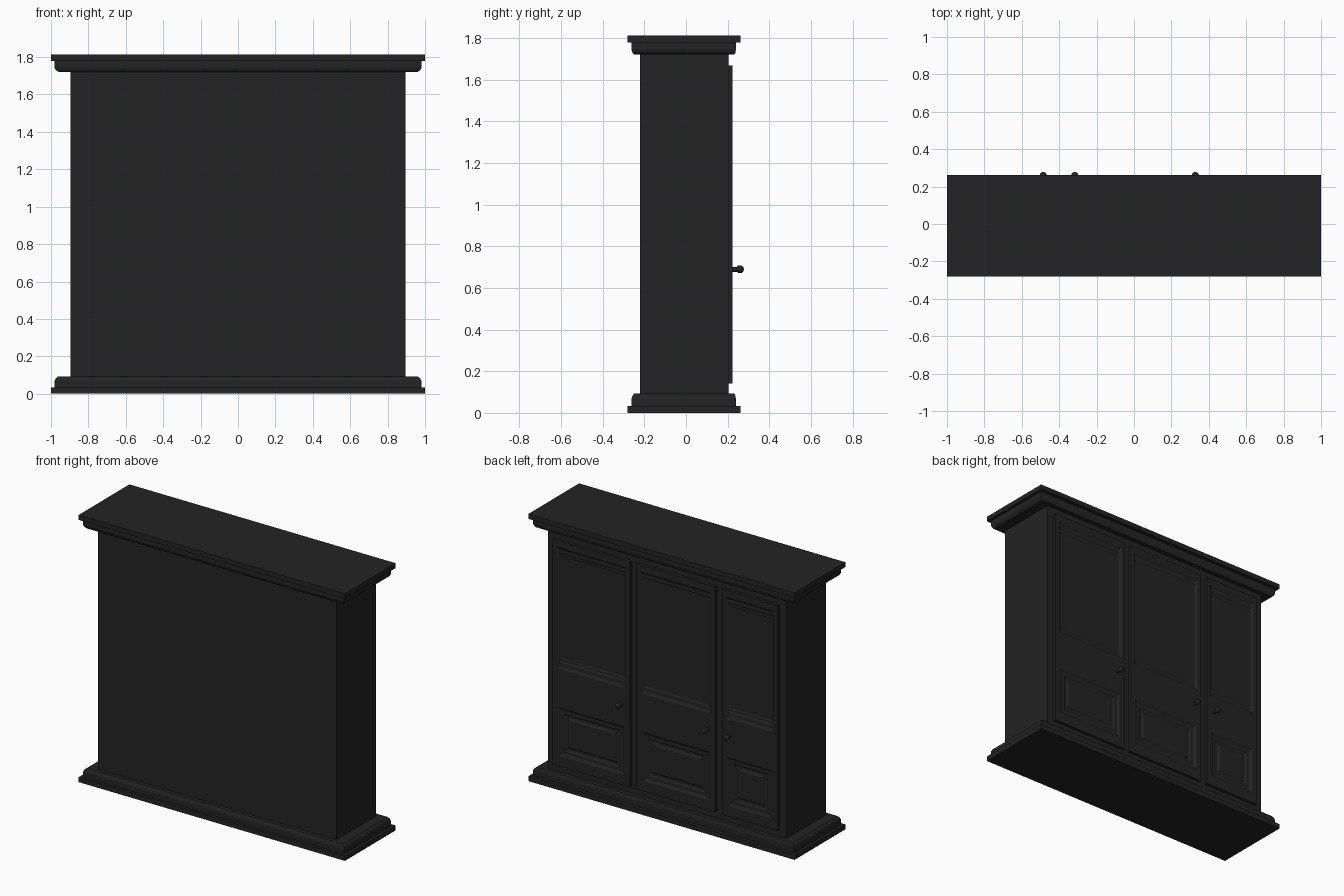
import bpy, bmesh, math
from mathutils import Matrix, Vector

if "Cube" in bpy.data.objects:
    bpy.data.objects.remove(bpy.data.objects["Cube"], do_unlink=True)

# Single dark finish
black = bpy.data.materials.new("charcoal black")
black.use_nodes = True
COLOUR = (0.017, 0.017, 0.017, 1)
black.diffuse_color = COLOUR
black.node_tree.nodes["Principled BSDF"].inputs["Base Color"].default_value = COLOUR


def finish(bm, name):
    bmesh.ops.recalc_face_normals(bm, faces=bm.faces)
    mesh = bpy.data.meshes.new(name)
    bm.to_mesh(mesh)
    bm.free()
    obj = bpy.data.objects.new(name, mesh)
    mesh.materials.append(black)
    bpy.context.collection.objects.link(obj)
    return obj


def add_box(bm, x0, x1, y0, y1, z0, z1):
    m = Matrix.Translation(((x0 + x1) / 2, (y0 + y1) / 2, (z0 + z1) / 2))
    m = m @ Matrix.Diagonal((x1 - x0, y1 - y0, z1 - z0, 1))
    bmesh.ops.create_cube(bm, size=1, matrix=m)


def stacked_moulding(name, rings):
    """Rectangular rings (half width, back y, front y, z) bridged into a solid."""
    bm = bmesh.new()
    loops = []
    for hw, y0, y1, z in rings:
        loops.append([bm.verts.new(p) for p in
                      ((-hw, y0, z), (hw, y0, z), (hw, y1, z), (-hw, y1, z))])
    for a, b in zip(loops, loops[1:]):
        for i in range(4):
            j = (i + 1) % 4
            bm.faces.new((a[i], a[j], b[j], b[i]))
    bm.faces.new(loops[0])
    bm.faces.new(loops[-1])
    return finish(bm, name)


# Carcass
bm = bmesh.new()
add_box(bm, -0.895, 0.895, -0.222, 0.203, 0.05, 1.77)
finish(bm, "cabinet_body")

# Plinth and cornice share one stepped profile, flipped about mid height
HEIGHT = 1.813
profile = [(1.0, -0.281, 0.263, 0.0), (1.0, -0.281, 0.263, 0.033),
           (0.981, -0.262, 0.240, 0.033), (0.981, -0.262, 0.240, 0.068),
           (0.975, -0.257, 0.237, 0.082), (0.962, -0.250, 0.232, 0.092)]
stacked_moulding("plinth", profile)
stacked_moulding("cornice", [(w, a, b, HEIGHT - z) for w, a, b, z in profile])

# Doors with fielded panels
DOOR_BACK, DOOR_FRONT = 0.195, 0.223
DOOR_Z = (0.14, 1.67)
PANELS = ((0.21, 0.54, 0.042), (0.80, 1.625, 0.028))  # z0, z1, side margin
STEPS = ((0.016, -0.010), (0.022, 0.0), (0.010, -0.006), (0.014, 0.0), (0.012, 0.008))


def make_door(name, x0, x1):
    bm = bmesh.new()
    add_box(bm, x0, x1, DOOR_BACK, DOOR_FRONT, *DOOR_Z)
    # Slice the slab along the panel edges
    cuts = []
    for z0, z1, m in PANELS:
        cuts += [((0, 0, z0), (0, 0, 1)), ((0, 0, z1), (0, 0, 1)),
                 ((x0 + m, 0, 0), (1, 0, 0)), ((x1 - m, 0, 0), (1, 0, 0))]
    for co, no in cuts:
        bmesh.ops.bisect_plane(bm, geom=bm.verts[:] + bm.edges[:] + bm.faces[:],
                               plane_co=co, plane_no=no)
    bm.normal_update()
    # Sink a stepped groove around each raised field
    for z0, z1, m in PANELS:
        region = []
        for f in bm.faces:
            c = f.calc_center_median()
            if (f.normal.y > 0.9 and c.y > DOOR_FRONT - 0.001
                    and z0 < c.z < z1 and x0 + m < c.x < x1 - m):
                region.append(f)
        for width, depth in STEPS:
            bmesh.ops.inset_region(bm, faces=region, thickness=width, depth=depth,
                                   use_even_offset=True)
            bm.normal_update()
    finish(bm, name)


def make_knob(name, x, z=0.69):
    bm = bmesh.new()
    turn = Matrix.Rotation(math.radians(90), 4, 'X')
    bmesh.ops.create_cone(bm, segments=16, radius1=0.012, radius2=0.012, depth=0.05,
                          cap_ends=True, matrix=Matrix.Translation((x, 0.235, z)) @ turn)
    bmesh.ops.create_uvsphere(bm, u_segments=20, v_segments=12, radius=0.019,
                              matrix=Matrix.Translation((x, 0.259, z)) @ turn)
    for f in bm.faces:
        f.smooth = len(f.verts) <= 4
    finish(bm, name)


for label, x0, x1, knob_x in (("left", 0.265, 0.845, 0.328),
                              ("middle", -0.375, 0.215, -0.317),
                              ("right", -0.845, -0.425, -0.485)):
    make_door(label + "_door", x0, x1)
    make_knob(label + "_knob", knob_x)
